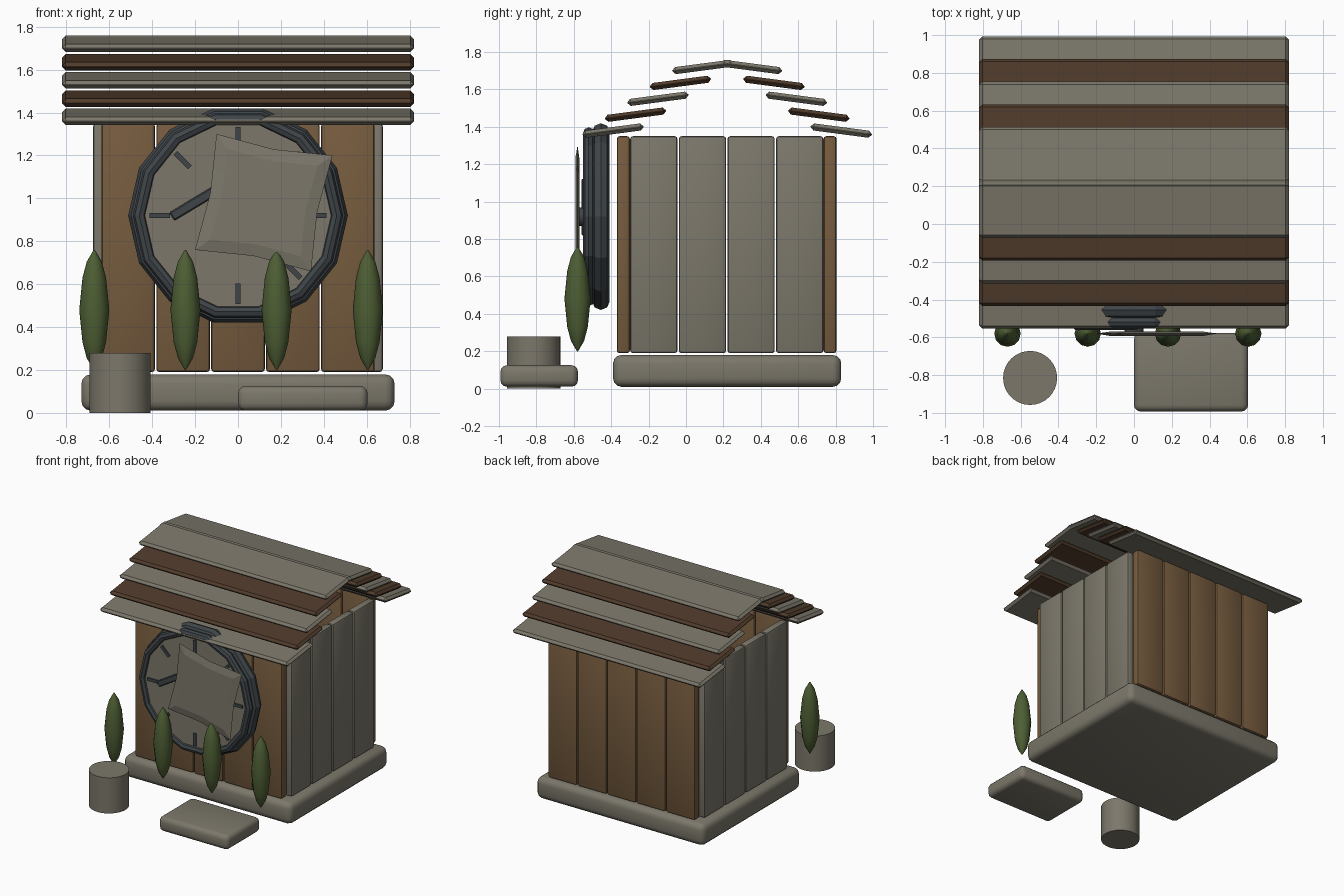
import bpy, bmesh, math
from math import pi, sin, cos, radians
from mathutils import Matrix, Vector

cube = bpy.data.objects.get("Cube")
if cube:
    bpy.data.objects.remove(cube, do_unlink=True)


def material(name, rgb):
    m = bpy.data.materials.new(name)
    m.use_nodes = True
    m.diffuse_color = (*rgb, 1)
    m.node_tree.nodes["Principled BSDF"].inputs["Base Color"].default_value = (*rgb, 1)
    return m


STONE = material("weathered_grey", (0.2, 0.185, 0.145))
WOOD = material("warm_wood", (0.18, 0.105, 0.048))
DARK = material("dark_wood", (0.08, 0.044, 0.024))
IRON = material("dark_iron", (0.05, 0.059, 0.066))
LEAF = material("leaf_green", (0.075, 0.112, 0.034))


def finish(name, bm, mat, matrix=Matrix(), angle=35):
    bmesh.ops.recalc_face_normals(bm, faces=bm.faces)
    mesh = bpy.data.meshes.new(name)
    bm.to_mesh(mesh)
    bm.free()
    mesh.materials.append(mat)
    obj = bpy.data.objects.new(name, mesh)
    obj.matrix_world = matrix
    bpy.context.collection.objects.link(obj)
    bpy.ops.object.select_all(action='DESELECT')
    obj.select_set(True)
    bpy.context.view_layer.objects.active = obj
    bpy.ops.object.shade_smooth_by_angle(angle=radians(angle))
    return obj


def box(name, centre, size, mat, bevel=0.0, segments=1, rot=Matrix()):
    bm = bmesh.new()
    bmesh.ops.create_cube(bm, size=1)
    bmesh.ops.scale(bm, vec=size, verts=bm.verts)
    if bevel:
        bmesh.ops.bevel(bm, geom=bm.edges[:], offset=bevel, segments=segments,
                        profile=0.5, affect='EDGES')
    return finish(name, bm, mat, Matrix.Translation(centre) @ rot)


def cylinder(name, centre, radius, depth, mat, sides=32, rot=Matrix()):
    bm = bmesh.new()
    bmesh.ops.create_cone(bm, cap_ends=True, segments=sides, radius1=radius,
                          radius2=radius, depth=depth)
    return finish(name, bm, mat, Matrix.Translation(centre) @ rot)


def loft(name, rings, mat, matrix, angle=35):
    """Skin a stack of equal-length point rings and cap both ends."""
    bm = bmesh.new()
    loops = [[bm.verts.new(p) for p in ring] for ring in rings]
    n = len(loops[0])
    for a, b in zip(loops, loops[1:]):
        for i in range(n):
            bm.faces.new((a[i], a[(i + 1) % n], b[(i + 1) % n], b[i]))
    bm.faces.new(loops[0])
    bm.faces.new(loops[-1])
    return finish(name, bm, mat, matrix, angle)


def ring(name, y, major, minor, sides, depth):
    """Faceted ring facing the front."""
    rings = []
    bpy.ops.mesh.primitive_torus_add(major_segments=sides, minor_segments=8,
                                     major_radius=major, minor_radius=minor,
                                     location=(0, y, DIAL_Z), rotation=(pi / 2, 0, 0))
    obj = bpy.context.object
    obj.name = name
    obj.scale.z = depth
    obj.data.materials.append(mat_iron)


mat_iron = IRON
DIAL_Z = 0.92

# Foundation and doorstep
box("foundation", (0, 0.22, 0.095), (1.46, 1.22, 0.17), STONE, 0.045, 3)
box("doorstep", (0.302, -0.785, 0.068), (0.605, 0.415, 0.115), STONE, 0.035, 3)

# Wall planks: wood at front and back, grey at the sides
for label, y in (("front", -0.335), ("back", 0.77)):
    for i in range(5):
        box(f"{label}_plank_{i + 1}", ((i - 2) * 0.256, y, 0.77),
            (0.25, 0.07, 1.16), WOOD, 0.015, 2)
for label, x in (("left", 0.645), ("right", -0.645)):
    for i in range(4):
        box(f"{label}_plank_{i + 1}", (x, 0.218 + (i - 1.5) * 0.26, 0.77),
            (0.06, 0.253, 1.16), STONE, 0.015, 2)

# Overlapping roof boards, mirrored about the ridge
for label, side in (("front", -1), ("back", 1)):
    for i in range(5):
        box(f"{label}_roof_board_{i + 1}",
            (0, 0.22 + side * (0.61 - 0.12 * i), 1.38 + 0.085 * i),
            (1.64, 0.33, 0.038), DARK if i % 2 else STONE, 0.017, 1,
            Matrix.Rotation(-side * radians(7.5), 4, 'X'))

# Clock rim, dial, hour marks and hands
ring("clock_rim", -0.455, 0.465, 0.047, 14, 1)
ring("clock_inner_rim", -0.52, 0.46, 0.03, 14, 1)
facing = Matrix.Rotation(pi / 2, 4, 'X')
cylinder("clock_dial", (0, -0.5, DIAL_Z), 0.45, 0.06, STONE, 28, facing)
for i in range(8):
    a = i * pi / 4
    box(f"hour_mark_{i + 1}", (0.365 * sin(a), -0.533, DIAL_Z + 0.365 * cos(a)),
        (0.024, 0.012, 0.095), IRON, rot=Matrix.Rotation(a, 4, 'Y'))
box("long_hand", (-0.15, -0.55, 1.01), (0.37, 0.02, 0.045), IRON, 0.006,
    rot=Matrix.Rotation(radians(-31), 4, 'Y'))
box("short_hand", (0, -0.55, 0.97), (0.045, 0.02, 0.3), IRON, 0.006)
cylinder("clock_hub", (0, -0.55, DIAL_Z), 0.05, 0.045, IRON, 16, facing)


# Tilted square shield with pinched edges
def pinched_square(half, y):
    pts = []
    for i in range(8):
        r = half * math.sqrt(2) if i % 2 else half * 0.92
        pts.append((r * cos(i * pi / 4), y, r * sin(i * pi / 4)))
    return pts


loft("tilted_shield",
     [pinched_square(0.215, -0.012), pinched_square(0.275, 0), pinched_square(0.215, 0.01)],
     STONE, Matrix.Translation((0.12, -0.58, 0.98)) @ Matrix.Rotation(radians(10.5), 4, 'Y'), 10)

# Row of slender shrubs
PROFILE = ((0.003, -0.28), (0.035, -0.225), (0.055, -0.15), (0.07, 0),
           (0.055, 0.15), (0.035, 0.225), (0.003, 0.28))
for i in range(4):
    rings = [[(r * cos(k * pi / 6), r * sin(k * pi / 6), z) for k in range(12)]
             for r, z in PROFILE]
    loft(f"shrub_{i + 1}", rings, LEAF,
         Matrix.Translation((-0.67 + 0.425 * i, -0.58, 0.48)), 60)

# Stump beside the path
cylinder("stump", (-0.55, -0.815, 0.14), 0.143, 0.28, STONE)
